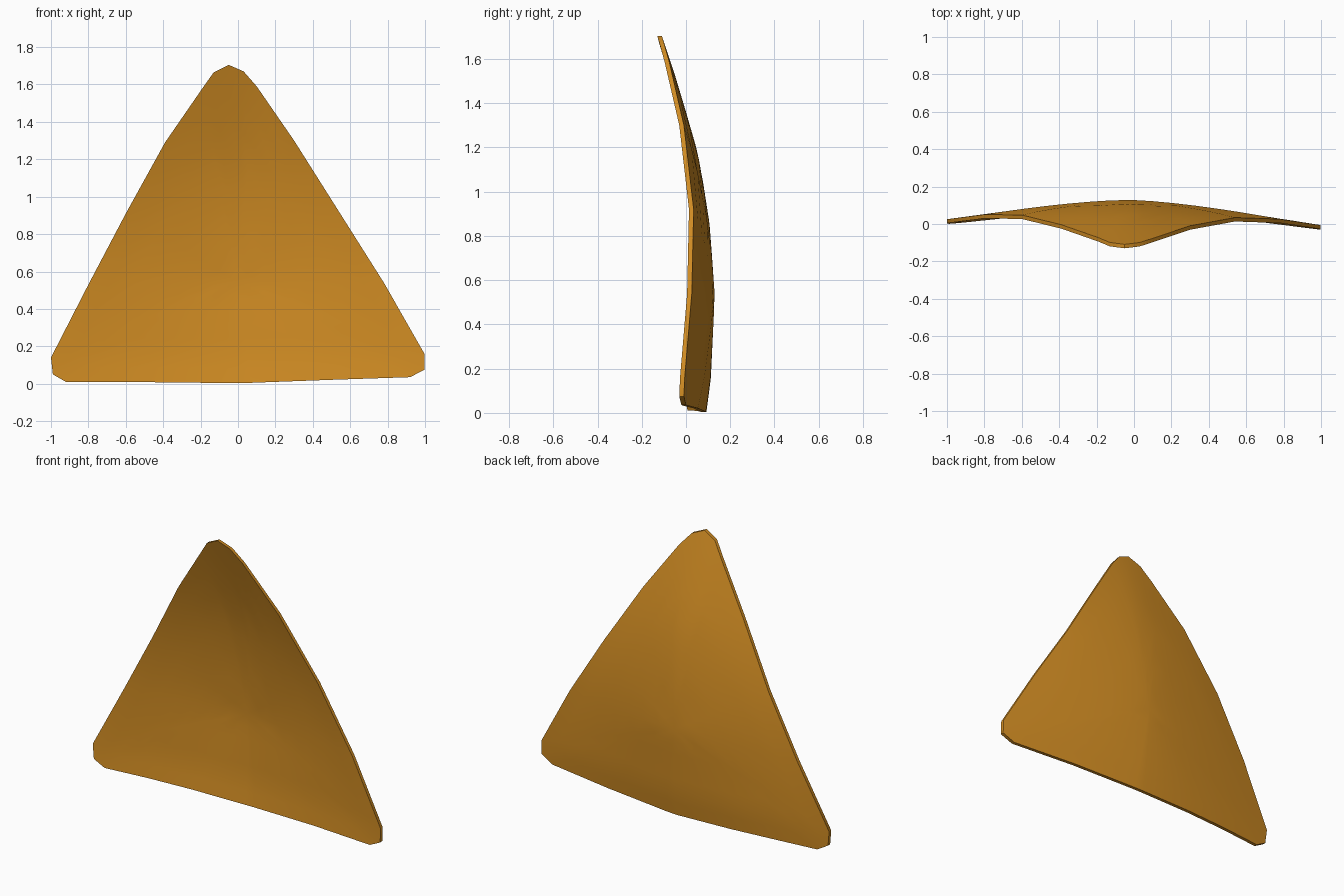
import bpy, bmesh

if "Cube" in bpy.data.objects:
    bpy.data.objects.remove(bpy.data.objects["Cube"])

# Front outline (x, z) of the rounded triangular chip
OUTLINE = [(-1, .14), (-.99, .05), (-.92, .01), (-.64, .01), (-.36, .007), (.0, .003), (.07, .005),
           (.5, .021), (.92, .035), (.997, .075), (.997, .16), (.78, .54), (.54, .92),
           (.3, 1.3), (.1, 1.59), (.03, 1.67), (-.05, 1.705), (-.13, 1.665),
           (-.19, 1.58), (-.39, 1.29), (-.6, .91), (-.8, .53)]
# Depth of the middle ridge by height (z, y), on the back surface
RIDGE = [(0, .092), (.15, .112), (.53, .13), (.85, .107), (1.15, .06), (1.3, .018),
         (1.57, -.063), (1.72, -.114)]
CENTRE = (-.01, .55)
RINGS = 7
THICK = .021


def ridge(z):
    for (z0, y0), (z1, y1) in zip(RIDGE, RIDGE[1:]):
        if z <= z1:
            return y0 + (y1 - y0) * (z - z0) / (z1 - z0)
    return RIDGE[-1][1]


def depth(x, z):
    # the sides curl forward, slightly more to the right
    curl = .09 + .04 * min(1, z / .5)
    return ridge(z) - curl * abs(x + .02) ** 1.5 - .013 * x


bm = bmesh.new()
n = len(OUTLINE)


def skin(offset):
    """Concentric rings of faces following the curved sheet; returns the outer ring."""
    def vert(x, z):
        return bm.verts.new((x, depth(x, z) + offset, z))
    cx, cz = CENTRE
    mid = vert(cx, cz)
    prev = None
    for r in range(1, RINGS + 1):
        t = r / RINGS
        ring = [vert(cx + (x - cx) * t, cz + (z - cz) * t) for x, z in OUTLINE]
        for i in range(n):
            j = (i + 1) % n
            if prev:
                bm.faces.new((prev[i], ring[i], ring[j], prev[j]))
            else:
                bm.faces.new((mid, ring[i], ring[j]))
        prev = ring
    return prev


# Front and back skins joined by a thin rim
front, back = skin(-THICK), skin(0)
for i in range(n):
    j = (i + 1) % n
    bm.faces.new((front[i], front[j], back[j], back[i]))
bmesh.ops.recalc_face_normals(bm, faces=bm.faces)

mesh = bpy.data.meshes.new("corn_chip")
bm.to_mesh(mesh)
bm.free()
chip = bpy.data.objects.new("corn_chip", mesh)
bpy.context.collection.objects.link(chip)

mat = bpy.data.materials.new("toasted orange")
mat.diffuse_color = (.64, .265, .017, 1)
mat.use_nodes = True
mat.node_tree.nodes["Principled BSDF"].inputs["Base Color"].default_value = mat.diffuse_color
mesh.materials.append(mat)

bpy.context.view_layer.objects.active = chip
chip.select_set(True)
bpy.ops.object.shade_smooth_by_angle(angle=.7)
